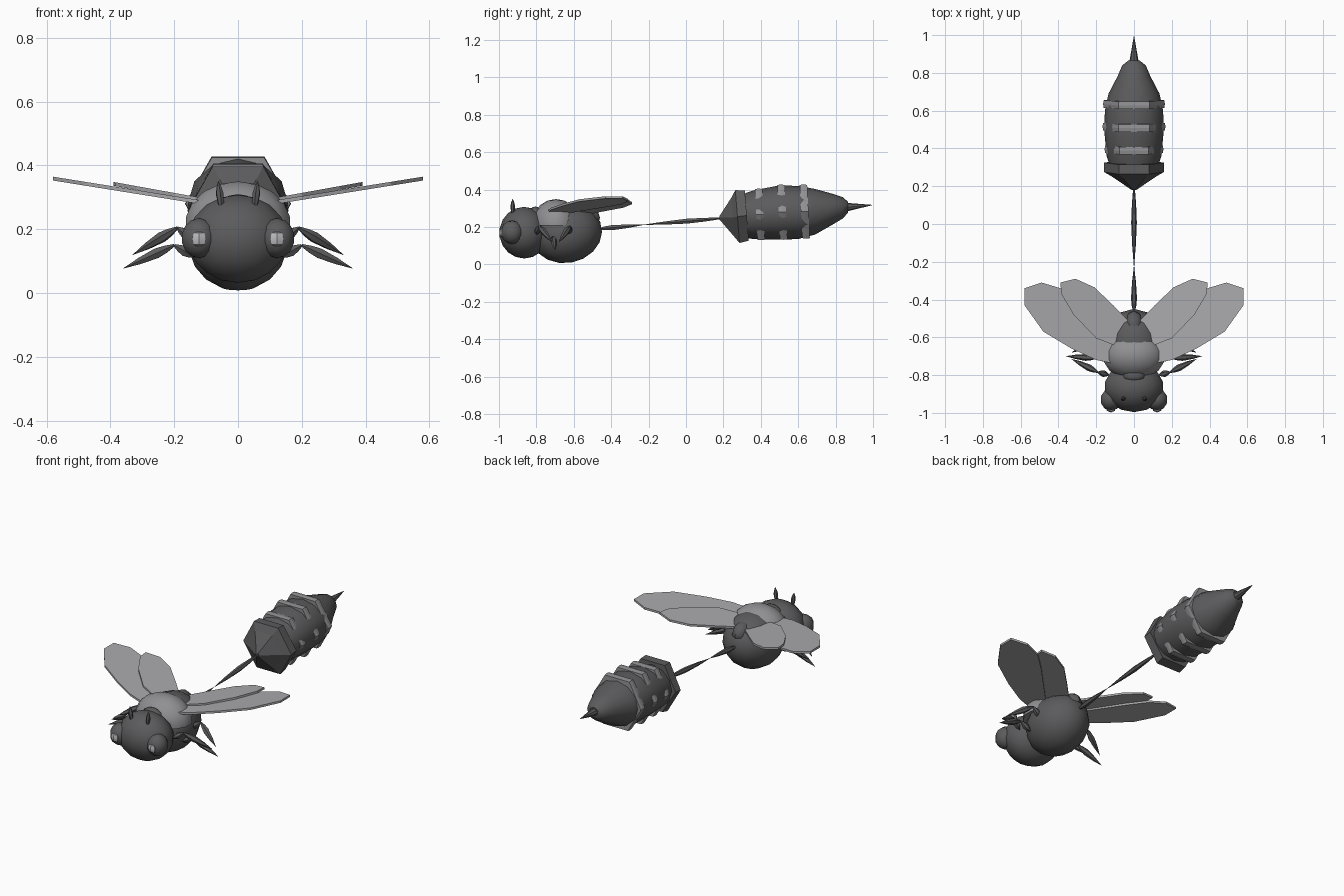
import bpy, bmesh, math
from mathutils import Vector

if "Cube" in bpy.data.objects:
    bpy.data.objects.remove(bpy.data.objects["Cube"])


def material(name, v):
    m = bpy.data.materials.new(name)
    m.diffuse_color = (v, v, v * 1.04, 1)
    m.use_nodes = True
    m.node_tree.nodes["Principled BSDF"].inputs["Base Color"].default_value = m.diffuse_color
    return m


DARK = material("dark grey", 0.105)
MID = material("mid grey", 0.28)
WING = material("wing grey", 0.40)
GLINT = material("eye glint grey", 0.50)


def finish(bm, name, mat, smooth=True):
    bmesh.ops.recalc_face_normals(bm, faces=bm.faces)
    me = bpy.data.meshes.new(name)
    bm.to_mesh(me)
    bm.free()
    ob = bpy.data.objects.new(name, me)
    bpy.context.collection.objects.link(ob)
    me.materials.append(mat)
    if smooth:
        bpy.ops.object.select_all(action='DESELECT')
        ob.select_set(True)
        bpy.context.view_layer.objects.active = ob
        bpy.ops.object.shade_smooth_by_angle(angle=math.radians(40))
    return ob


def ellipsoid(name, loc, radii, mat, seg=14, rings=9, tilt=0, cut=False):
    bm = bmesh.new()
    bmesh.ops.create_uvsphere(bm, u_segments=seg, v_segments=rings, radius=1)
    if cut:  # keep the upper half only
        bmesh.ops.bisect_plane(bm, geom=bm.verts[:] + bm.edges[:] + bm.faces[:],
                               plane_co=(0, 0, -0.05), plane_no=(0, 0, 1), clear_inner=True)
        bmesh.ops.holes_fill(bm, edges=bm.edges[:])
    for v in bm.verts:
        v.co = Vector((v.co.x * radii[0], v.co.y * radii[1], v.co.z * radii[2]))
    ob = finish(bm, name, mat)
    ob.location = loc
    ob.rotation_euler.x = tilt
    return ob


def loft(name, rings, mat, n, smooth=True, offset=0.0):
    """Skin rings given as (y, centre z, x radius, z radius, lean)."""
    bm = bmesh.new()
    loops = []
    for y, z, rx, rz, lean in rings:
        loop = []
        for i in range(n):
            a = 2 * math.pi * i / n + offset
            loop.append(bm.verts.new((rx * math.cos(a), y - lean * rz * math.sin(a),
                                      z + rz * math.sin(a))))
        loops.append(loop)
    for a, b in zip(loops, loops[1:]):
        for i in range(n):
            j = (i + 1) % n
            bm.faces.new((a[i], a[j], b[j], b[i]))
    bm.faces.new(loops[0])
    bm.faces.new(loops[-1])
    return finish(bm, name, mat, smooth)


def spindle(name, a, b, r, mat, peak=0.4, n=6):
    """Slim double cone between two points."""
    a, b = Vector(a), Vector(b)
    q = (b - a).to_track_quat('Z', 'Y')
    bm = bmesh.new()
    stops = [(0, 0.25), (peak * 0.5, 0.75), (peak, 1), ((1 + peak) / 2, 0.65), (1, 0.03)]
    loops = [[bm.verts.new(a.lerp(b, t) + q @ Vector((r * k * math.cos(2 * math.pi * i / n),
                                                   r * k * math.sin(2 * math.pi * i / n), 0)))
              for i in range(n)] for t, k in stops]
    for p, s in zip(loops, loops[1:]):
        for i in range(n):
            j = (i + 1) % n
            bm.faces.new((p[i], p[j], s[j], s[i]))
    bm.faces.new(loops[0])
    bm.faces.new(loops[-1])
    return finish(bm, name, mat)


def wing(name, outline, side, z0, slope):
    bm = bmesh.new()
    layers = [[bm.verts.new((side * x, y, z0 + slope * x + dz)) for x, y in outline]
              for dz in (-0.006, 0.006)]
    bm.faces.new(layers[0])
    bm.faces.new(layers[1])
    n = len(outline)
    for i in range(n):
        j = (i + 1) % n
        bm.faces.new((layers[0][i], layers[0][j], layers[1][j], layers[1][i]))
    return finish(bm, name, WING, False)


# Head and thorax
ellipsoid("head", (0, -0.865, 0.17), (0.16, 0.133, 0.138), DARK)
ellipsoid("thorax", (0, -0.64, 0.168), (0.16, 0.192, 0.16), DARK, tilt=math.radians(10))
ellipsoid("thorax_saddle", (0, -0.695, 0.215), (0.17, 0.13, 0.135), MID, cut=True)
ellipsoid("neck_plate", (0, -0.805, 0.275), (0.06, 0.035, 0.035), DARK, 10, 6)
ellipsoid("thorax_back_plate", (0, -0.535, 0.25), (0.05, 0.075, 0.06), DARK, 10, 6)

# Outlines of the two wings on one side
FORE = [(0.10, -0.62), (0.20, -0.52), (0.30, -0.42), (0.39, -0.34), (0.49, -0.31), (0.58, -0.34),
        (0.58, -0.43), (0.48, -0.57), (0.33, -0.66), (0.20, -0.72), (0.10, -0.74)]
HIND = [(0.03, -0.55), (0.03, -0.51), (0.11, -0.43), (0.21, -0.335), (0.31, -0.29), (0.39, -0.31),
        (0.385, -0.37), (0.32, -0.48), (0.20, -0.605), (0.11, -0.64)]

# Legs as hip, knee, foot
LEGS = {"front": ((0.13, -0.80, 0.16), (0.19, -0.785, 0.205), (0.33, -0.715, 0.12)),
        "middle": ((0.13, -0.71, 0.11), (0.20, -0.71, 0.15), (0.36, -0.70, 0.077)),
        "rear": ((0.13, -0.63, 0.16), (0.19, -0.62, 0.205), (0.33, -0.68, 0.12))}

for s, tag in ((1, "right"), (-1, "left")):
    ellipsoid("eye_" + tag, (s * 0.122, -0.93, 0.172), (0.058, 0.06, 0.063), DARK, 10, 7)
    ellipsoid("eye_glint_" + tag, (s * 0.122, -0.978, 0.17), (0.026, 0.02, 0.026), GLINT, 6, 4)
    spindle("antenna_" + tag, (s * 0.05, -0.925, 0.25), (s * 0.062, -0.927, 0.352), 0.013, DARK, 0.6)
    wing("fore_wing_" + tag, FORE, s, 0.266, 0.16)
    wing("hind_wing_" + tag, HIND, s, 0.272, 0.18)
    for part, pts in LEGS.items():
        hip, knee, foot = [(s * x, y, z) for x, y, z in pts]
        spindle(part + "_thigh_" + tag, knee, hip, 0.018, DARK, 0.5)
        spindle(part + "_shin_" + tag, knee, foot, 0.018, DARK, 0.35)

# Thin waist in two segments
spindle("waist_front", (0, -0.47, 0.19), (0, -0.22, 0.213), 0.016, DARK, 0.3)
spindle("waist_rear", (0, 0.20, 0.248), (0, -0.23, 0.212), 0.015, DARK, 0.45)

# Abdomen with hexagonal collar and bands
loft("abdomen", [(0.28, 0.258, 0.12, 0.11, 0), (0.36, 0.266, 0.145, 0.13, 0),
                 (0.50, 0.278, 0.158, 0.145, 0), (0.60, 0.278, 0.154, 0.142, 0),
                 (0.69, 0.282, 0.135, 0.122, 0), (0.78, 0.295, 0.088, 0.084, 0),
                 (0.84, 0.303, 0.062, 0.056, 0), (0.865, 0.306, 0.03, 0.03, 0)], DARK, 12)
loft("abdomen_collar", [(0.18, 0.25, 0.012, 0.012, 0), (0.25, 0.252, 0.115, 0.12, 0.08),
                        (0.275, 0.256, 0.158, 0.163, 0.08), (0.325, 0.262, 0.158, 0.155, 0.08)],
     DARK, 6, False)
for i, (y, z, r) in enumerate(((0.395, 0.268, 0.158), (0.515, 0.28, 0.169), (0.635, 0.283, 0.166))):
    loft("abdomen_band_%d" % (i + 1), [(y - 0.02, z, r * 0.97, r * 0.99, 0.05),
                                       (y, z, r * 0.985, r * 1.01, 0.05),
                                       (y + 0.02, z, r * 0.97, r * 0.99, 0.05)], MID, 6, False)
loft("stinger", [(0.84, 0.305, 0.028, 0.026, 0), (0.995, 0.318, 0.001, 0.001, 0)], DARK, 8)
